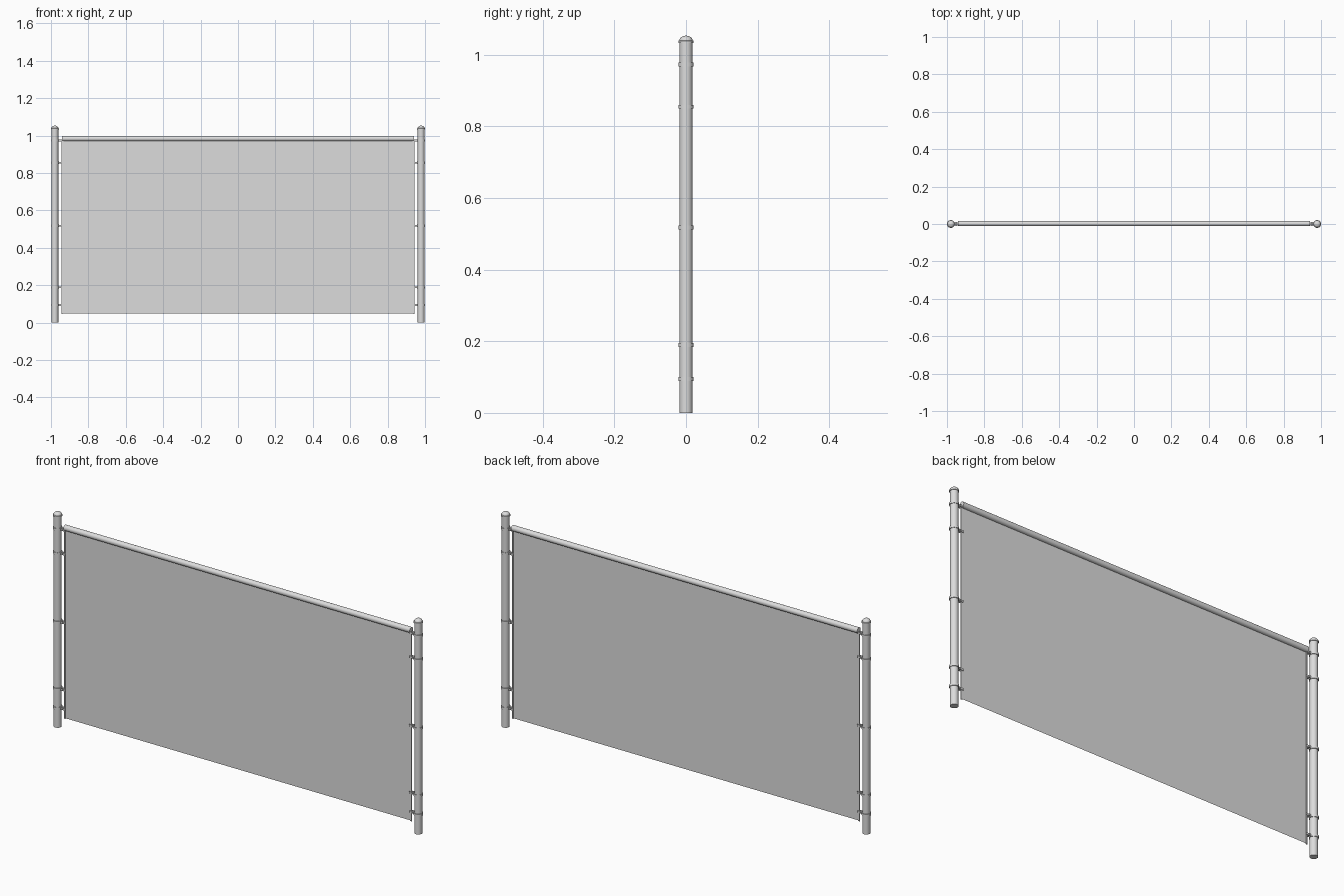
import bpy, bmesh, math
from mathutils import Matrix, Vector

if "Cube" in bpy.data.objects:
    bpy.data.objects.remove(bpy.data.objects["Cube"])

steel = bpy.data.materials.new("galvanised_grey")
steel.diffuse_color = (0.72, 0.72, 0.72, 1)
steel.use_nodes = True
steel.node_tree.nodes["Principled BSDF"].inputs["Base Color"].default_value = steel.diffuse_color

POST_X, POST_R = 0.979, 0.018
RAIL_Z, EDGE_X = 0.984, 0.94


def finish(name, bm, smooth=True):
    me = bpy.data.meshes.new(name)
    bmesh.ops.recalc_face_normals(bm, faces=bm.faces)
    bm.to_mesh(me)
    bm.free()
    me.materials.append(steel)
    ob = bpy.data.objects.new(name, me)
    bpy.context.collection.objects.link(ob)
    if smooth:
        bpy.ops.object.select_all(action='DESELECT')
        ob.select_set(True)
        bpy.context.view_layer.objects.active = ob
        bpy.ops.object.shade_smooth_by_angle(angle=math.radians(40))
    return ob


def cylinder(name, centre, r, length, axis='Z', seg=32):
    rot = {'Z': Matrix(), 'X': Matrix.Rotation(math.pi / 2, 4, 'Y'),
           'Y': Matrix.Rotation(math.pi / 2, 4, 'X')}[axis]
    bm = bmesh.new()
    bmesh.ops.create_cone(bm, cap_ends=True, segments=seg, radius1=r, radius2=r,
                          depth=length, matrix=Matrix.Translation(centre) @ rot)
    return finish(name, bm)


def box(name, centre, size):
    bm = bmesh.new()
    bmesh.ops.create_cube(bm, size=1, matrix=Matrix.Translation(centre)
                          @ Matrix.Diagonal((*size, 1)))
    return finish(name, bm, False)


def lathe(name, x, profile, seg=32):
    bm = bmesh.new()
    vs = [bm.verts.new((x + r, 0, z)) for r, z in profile]
    es = [bm.edges.new(p) for p in zip(vs, vs[1:])]
    bmesh.ops.spin(bm, geom=vs + es, cent=(x, 0, 0), axis=(0, 0, 1),
                   angle=2 * math.pi, steps=seg)
    bmesh.ops.remove_doubles(bm, verts=bm.verts, dist=1e-5)
    return finish(name, bm)


for side, s in (("left", -1), ("right", 1)):
    px = s * POST_X
    # post with domed cap and rim
    cylinder(side + "_post", (px, 0, 0.52), POST_R, 1.04)
    dome = [(0.0185 * math.cos(a * math.pi / 12), 1.040 + 0.0135 * math.sin(a * math.pi / 12))
            for a in range(7)]
    lathe(side + "_post_cap", px,
          [(POST_R, 1.033), (0.021, 1.033), (0.021, 1.039), (0.0185, 1.040)] + dome[1:])

    # clamp bands with paired tabs and a bolt
    for i, z in enumerate((0.095, 0.189, 0.518, 0.855, 0.973)):
        tag = f"{side}_band_{i}"
        lathe(tag, px, [(POST_R, z - 0.0055), (0.021, z - 0.0055),
                        (0.021, z + 0.0055), (POST_R, z + 0.0055)])
        for k in (-1, 1):
            box(f"{tag}_tab_{k}", (s * 0.9475, k * 0.0055, z), (0.029, 0.003, 0.010))
        cylinder(tag + "_bolt", (s * 0.950, 0, z), 0.004, 0.020, 'Y', 12)

    # tension bar along the edge of the mesh
    box(side + "_tension_bar", (s * EDGE_X, 0, 0.51), (0.007, 0.005, 0.925))

# top rail
cylinder("top_rail", (0, 0.002, RAIL_Z), 0.0138, 2 * EDGE_X, 'X')

# flat mesh panel
bm = bmesh.new()
bm.faces.new([bm.verts.new((x, 0, z)) for x, z in
              ((-EDGE_X, 0.05), (EDGE_X, 0.05), (EDGE_X, 0.98), (-EDGE_X, 0.98))])
finish("mesh_panel", bm, False)
